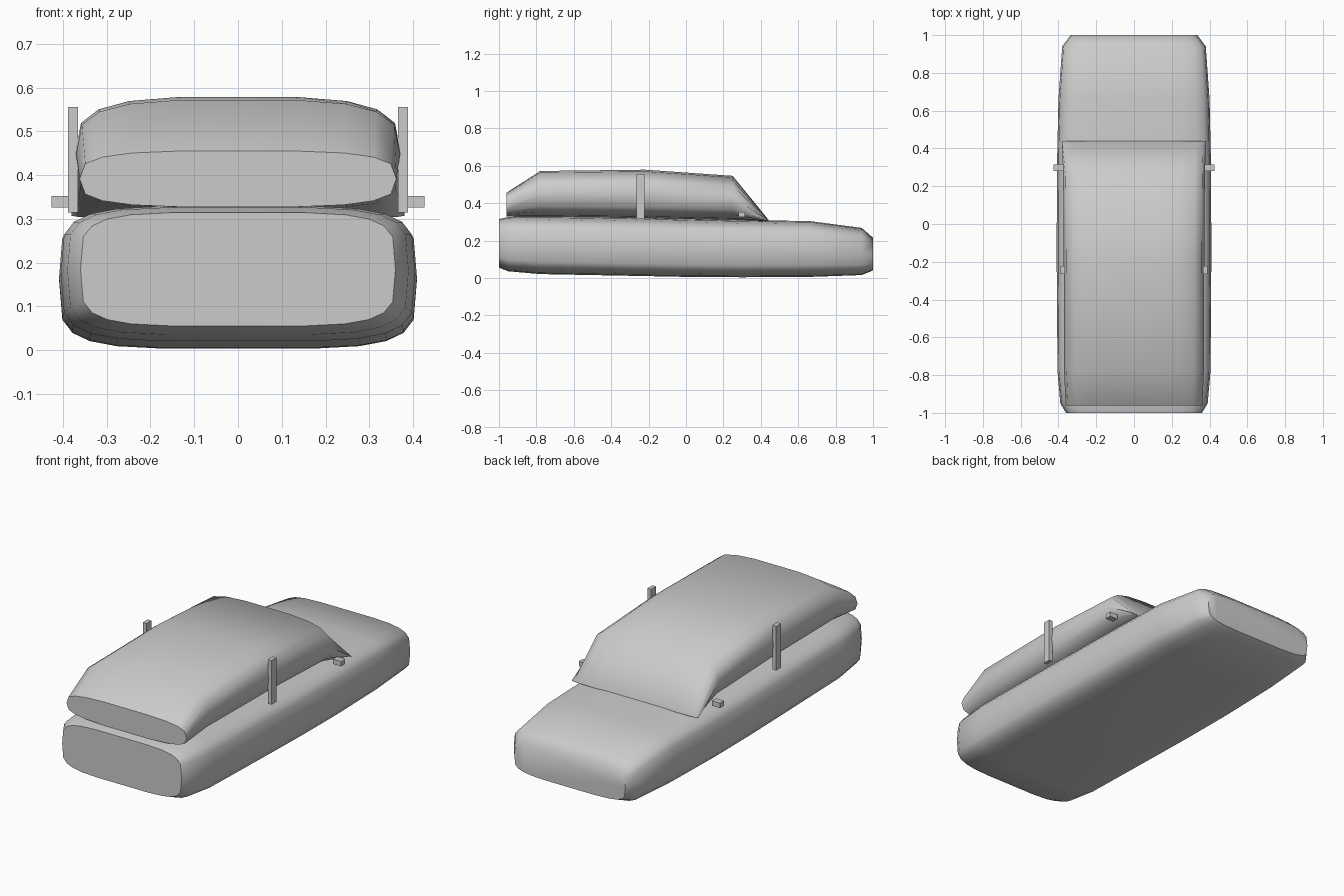
import bpy, bmesh
from math import sin, cos, pi, radians, copysign

if "Cube" in bpy.data.objects:
    bpy.data.objects.remove(bpy.data.objects["Cube"])


def spow(v, e):
    return copysign(abs(v) ** e, v)


def loft(name, sections, sides, power):
    """Skin superellipse rings given as (y, half width, z low, z high)."""
    bm = bmesh.new()
    rings = []
    for y, w, lo, hi in sections:
        ring = []
        for i in range(sides):
            a = 2 * pi * i / sides
            ring.append(bm.verts.new((w * spow(cos(a), power), y,
                                      (lo + hi) / 2 + (hi - lo) / 2 * spow(sin(a), power))))
        rings.append(ring)
    for a, b in zip(rings, rings[1:]):
        for i in range(sides):
            j = (i + 1) % sides
            bm.faces.new((a[i], a[j], b[j], b[i]))
    bm.faces.new(rings[0])
    bm.faces.new(rings[-1])
    bmesh.ops.recalc_face_normals(bm, faces=bm.faces)
    mesh = bpy.data.meshes.new(name)
    bm.to_mesh(mesh)
    bm.free()
    ob = bpy.data.objects.new(name, mesh)
    bpy.context.collection.objects.link(ob)
    bpy.ops.object.select_all(action='DESELECT')
    ob.select_set(True)
    bpy.context.view_layer.objects.active = ob
    bpy.ops.object.shade_smooth_by_angle(angle=radians(50))


def box(name, lo, hi):
    bpy.ops.mesh.primitive_cube_add(size=1, location=[(a + b) / 2 for a, b in zip(lo, hi)])
    ob = bpy.context.object
    ob.name = name
    ob.scale = [b - a for a, b in zip(lo, hi)]


# Lower body
loft("body", [
    (-1.0, 0.36, 0.055, 0.315),
    (-0.95, 0.39, 0.035, 0.327),
    (-0.78, 0.405, 0.02, 0.33),
    (-0.25, 0.409, 0.01, 0.322),
    (0.0, 0.409, 0.005, 0.315),
    (0.3, 0.408, 0.003, 0.31),
    (0.66, 0.40, 0.005, 0.305),
    (0.94, 0.38, 0.015, 0.268),
    (1.0, 0.335, 0.04, 0.215),
], 22, 0.44)

# Cabin with sloped windscreen
loft("cabin", [
    (-0.96, 0.362, 0.327, 0.456),
    (-0.78, 0.37, 0.325, 0.573),
    (-0.22, 0.372, 0.318, 0.58),
    (0.25, 0.375, 0.309, 0.547),
    (0.44, 0.381, 0.303, 0.312),
], 18, 0.58)

# Door pillars and side mirrors
for side, s in (("left", -1), ("right", 1)):
    for part, x0, x1, y0, y1, z0, z1 in (
            ("door_pillar", 0.366, 0.388, -0.265, -0.222, 0.315, 0.556),
            ("side_mirror", 0.376, 0.426, 0.28, 0.315, 0.326, 0.353)):
        xs = sorted((s * x0, s * x1))
        box(f"{part}_{side}", (xs[0], y0, z0), (xs[1], y1, z1))
